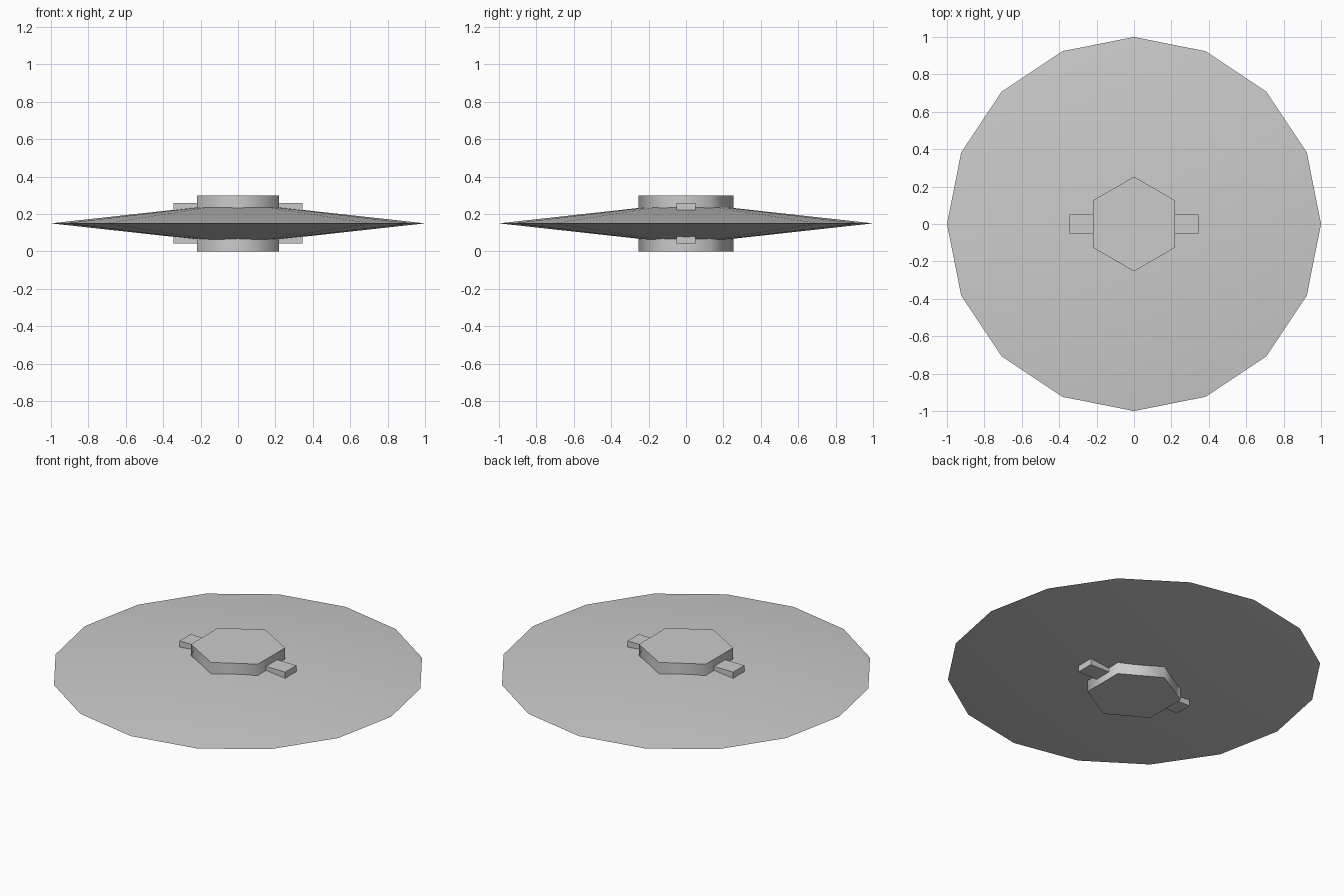
import bpy
import bmesh
from math import radians
from mathutils import Matrix

cube = bpy.data.objects.get("Cube")
if cube:
    bpy.data.objects.remove(cube, do_unlink=True)

MID = 0.15  # height of the disc rim

grey = bpy.data.materials.new("light_grey")
grey.use_nodes = True
colour = (0.6, 0.6, 0.6, 1)
grey.diffuse_color = colour
grey.node_tree.nodes["Principled BSDF"].inputs["Base Color"].default_value = colour


def finish(name, bm, smooth_angle=None):
    """Turn a bmesh into a named, coloured object."""
    mesh = bpy.data.meshes.new(name)
    bm.to_mesh(mesh)
    bm.free()
    obj = bpy.data.objects.new(name, mesh)
    bpy.context.collection.objects.link(obj)
    mesh.materials.append(grey)
    if smooth_angle:
        bpy.ops.object.select_all(action="DESELECT")
        obj.select_set(True)
        bpy.context.view_layer.objects.active = obj
        bpy.ops.object.shade_smooth_by_angle(angle=radians(smooth_angle))
    return obj


# Disc: two shallow open cones meeting at a crisp rim
for name, side in (("disc_top", 1), ("disc_bottom", -1)):
    bm = bmesh.new()
    rim = bmesh.ops.create_circle(bm, segments=16, radius=1)["verts"]
    apex = bm.verts.new((0, 0, 0.11 * side))
    for edge in list(bm.edges):
        face = bm.faces.new((*edge.verts, apex))
        face.normal_update()
        if face.normal.z * side < 0:
            face.normal_flip()
    bmesh.ops.translate(bm, verts=bm.verts, vec=(0, 0, MID))
    finish(name, bm, 30)

# Hub: hexagonal prism with softly shaded sides and points along y
bm = bmesh.new()
bmesh.ops.create_cone(bm, cap_ends=True, segments=6, radius1=0.253, radius2=0.253,
                      depth=0.3, matrix=Matrix.Translation((0, 0, MID)))
if max(v.co.x for v in bm.verts) > 0.24:
    bmesh.ops.rotate(bm, verts=bm.verts, matrix=Matrix.Rotation(radians(30), 3, "Z"))
finish("hub", bm, 65)

# Crossbar: passes through the hub and shows above and below the disc
bm = bmesh.new()
bmesh.ops.create_cube(bm, size=1)
bmesh.ops.scale(bm, verts=bm.verts, vec=(0.69, 0.104, 0.216))
bmesh.ops.translate(bm, verts=bm.verts, vec=(0, 0, MID))
finish("crossbar", bm)
